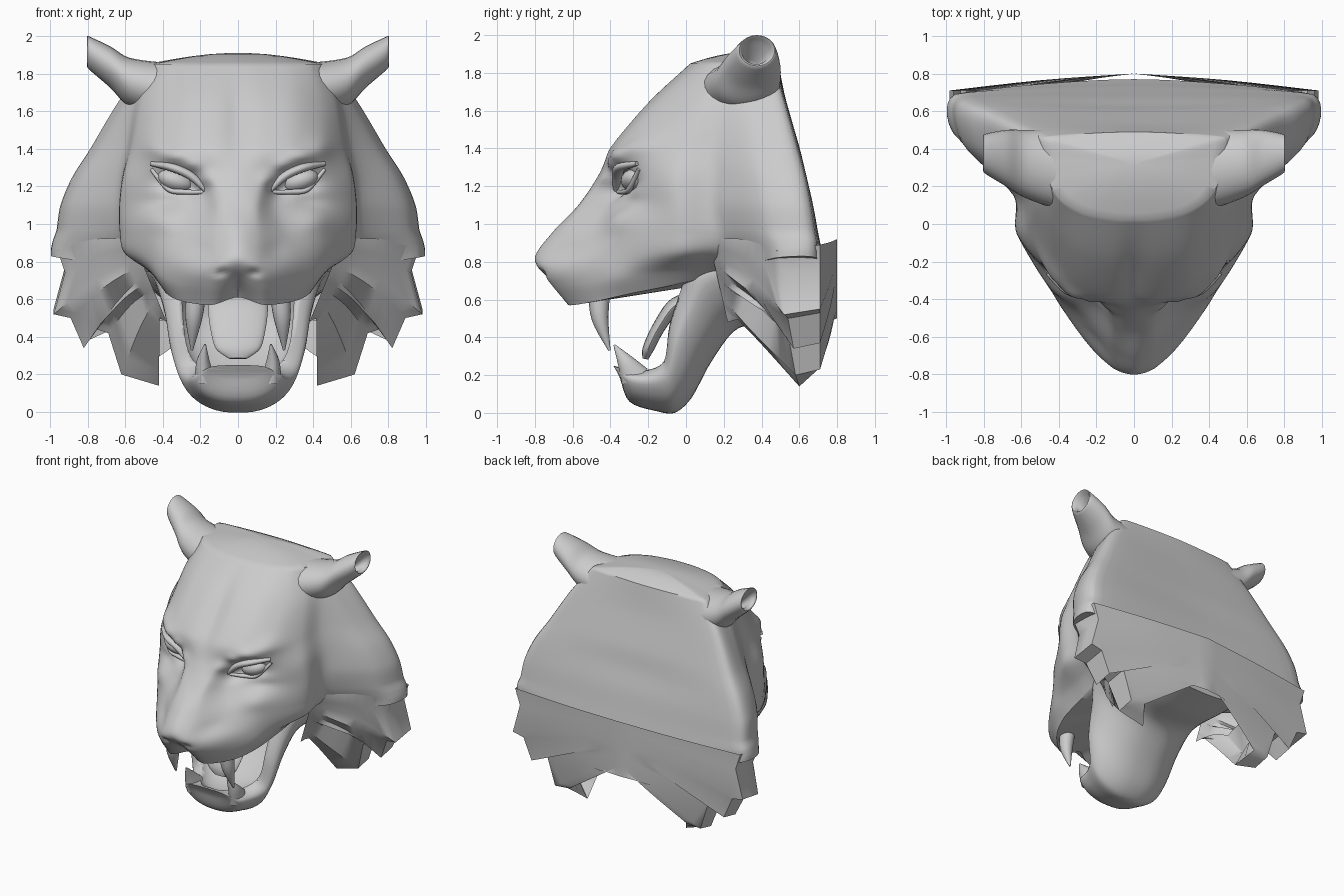
import bpy, bmesh, math
from mathutils import Vector, Matrix

if "Cube" in bpy.data.objects:
    bpy.data.objects.remove(bpy.data.objects["Cube"])


def spline(pts, n, closed=False):
    """Smooth curve through points of any dimension, with limited overshoot."""
    P = [Vector(p) for p in pts]
    N = len(P)
    tang = []
    for i in range(N):
        a = P[i] - P[i - 1 if closed or i else 0]
        b = P[(i + 1) % N if closed else min(i + 1, N - 1)] - P[i]
        t = (a + b) / 2
        lim = min(a.length, b.length)
        if lim > 0 and t.length > lim:
            t = t * (lim / t.length)
        tang.append(t)
    out = []
    for i in range(N if closed else N - 1):
        j = (i + 1) % N
        for k in range(n):
            s = k / n
            s2, s3 = s * s, s * s * s
            out.append(P[i] * (2 * s3 - 3 * s2 + 1) + tang[i] * (s3 - 2 * s2 + s)
                       + P[j] * (3 * s2 - 2 * s3) + tang[j] * (s3 - s2))
    if not closed:
        out.append(P[-1])
    return out


def finish(name, bm, mirror=False):
    bmesh.ops.recalc_face_normals(bm, faces=bm.faces[:])
    me = bpy.data.meshes.new(name)
    bm.to_mesh(me)
    bm.free()
    me.shade_smooth()
    me.set_sharp_from_angle(angle=math.radians(45))
    ob = bpy.data.objects.new(name, me)
    bpy.context.collection.objects.link(ob)
    if mirror:
        ob.modifiers.new("Mirror", 'MIRROR')
    return ob


def skin(name, rings, closed=True, mirror=False):
    """Quad surface over rows of points; closed rows are capped."""
    bm = bmesh.new()
    V = [[bm.verts.new(p) for p in r] for r in rings]
    n = len(V[0])
    for r, q in zip(V, V[1:]):
        for i in range(n if closed else n - 1):
            j = (i + 1) % n
            bm.faces.new((r[i], r[j], q[j], q[i]))
    if closed:
        for r in (V[0], V[-1]):
            c = bm.verts.new(sum((v.co for v in r), Vector()) / n)
            for i in range(n):
                bm.faces.new((r[i], r[(i + 1) % n], c))
    return finish(name, bm, mirror)


def tube(name, path, ref, axis=None, mirror=True, seg=16):
    """Elliptical tube; path entries are x, y, z, radius along ref, other radius."""
    P = spline(path, 5)
    rings = []
    for i, p in enumerate(P):
        c = Vector(p[:3])
        a = Vector(P[max(i - 1, 0)][:3])
        b = Vector(P[min(i + 1, len(P) - 1)][:3])
        t = Vector(axis) if axis else (b - a).normalized()
        u = Vector(ref)
        u = (u - t * u.dot(t)).normalized()
        v = t.cross(u)
        rings.append([c + u * (p[3] * math.cos(k * math.tau / seg))
                      + v * (p[4] * math.sin(k * math.tau / seg)) for k in range(seg)])
    return skin(name, rings, mirror=mirror)


def y_loft(name, sections, power=0.8, taper=0.28, seg=40):
    """Loft of upright rings: bottom y, bottom z, top y, top z, half width."""
    rings = []
    for yb, zb, yt, zt, w in spline(sections, 5):
        ring = []
        for k in range(seg):
            a = k * math.tau / seg
            c, s = [math.copysign(abs(f) ** power, f) for f in (math.cos(a), math.sin(a))]
            h = (s + 1) / 2
            ring.append(Vector((w * (1 + taper * s) * c, yb + (yt - yb) * h, zb + (zt - zb) * h)))
        rings.append(ring)
    return skin(name, rings)


# Head: level slices: z, front y, five face points (x, y), mane x, rim front y, rim back y, back y
SLICES = [
    (.58, -.60, .14, -.62, .30, -.48, .38, -.30, .41, -.05, .45, .20, .95, .47, .69, .77),
    (.68, -.71, .14, -.69, .32, -.51, .43, -.34, .48, -.05, .53, .20, .95, .47, .69, .75),
    (.80, -.80, .11, -.76, .30, -.55, .45, -.34, .60, -.04, .61, .20, .94, .46, .69, .73),
    (.95, -.71, .11, -.66, .25, -.50, .45, -.33, .62, -.05, .64, .18, .92, .44, .68, .70),
    (1.10, -.57, .10, -.55, .20, -.42, .42, -.30, .62, -.06, .64, .15, .90, .42, .66, .67),
    (1.25, -.47, .12, -.44, .22, -.37, .42, -.29, .60, -.07, .63, .15, .84, .40, .63, .63),
    (1.40, -.40, .15, -.40, .30, -.36, .45, -.24, .56, -.03, .60, .15, .75, .38, .59, .60),
    (1.65, -.19, .15, -.19, .30, -.15, .43, -.04, .51, .08, .55, .20, .61, .35, .52, .53),
    (1.85, .02, .13, .03, .27, .06, .38, .12, .44, .20, .46, .27, .47, .35, .46, .49),
]
LIFT = (.03, -.01, .01, .05, .10, .16, .24, .24, 0)
loops = []
for s in SLICES:
    xy = [(0, s[1])] + [(s[i], s[i + 1]) for i in (2, 4, 6, 8, 10)] + [(s[12], s[13]), (s[12], s[14]), (0, s[15])]
    fade = max(0, 1 - (s[0] - .58) / .4)
    half = [(x, y, s[0] + d * fade) for (x, y), d in zip(xy, LIFT)]
    loops.append(spline(half + [(-x, y, z) for x, y, z in half[-2:0:-1]], 7, True))
columns = [spline(col, 8) for col in zip(*loops)]
rings = [list(r) for r in zip(*columns)]

# Sculpted face features: x, z, x radius, z radius, y push
FEATURES = [
    (.33, 1.22, .11, .06, .075), (.22, 1.17, .05, .04, .05), (.38, 1.12, .09, .04, .03),
    (.17, 1.24, .06, .04, -.03), (.25, 1.31, .06, .04, -.035), (.34, 1.36, .07, .04, -.04),
    (.44, 1.41, .07, .05, -.03), (.42, 1.02, .10, .06, -.03),
    (.22, .72, .12, .09, -.025), (.09, .74, .035, .022, .025), (0, .65, .03, .06, .03),
    (0, 1.55, .06, .2, .02), (.2, .86, .06, .05, .02),
]
for r in rings:
    for p in r:
        if p.y < .1:
            p.y += sum(d * math.exp(-((abs(p.x) - cx) / rx) ** 2 - ((p.z - cz) / rz) ** 2)
                       for cx, cz, rx, rz, d in FEATURES)
palate, crown = Vector((0, .1, .68)), Vector((0, .32, 1.85))
bottom = [[p.lerp(palate, k) for p in rings[0]] for k in (.9, .5, .1)]
top = []
for k in (.12, .3, .5, .7, .9):
    top.append([p.lerp(crown, k) + Vector((0, 0, .06 * math.sin(k * math.pi / 2))) for p in rings[-1]])
skin("head", bottom + rings + top)

# Lower jaw and throat, hollowed by the mouth cavity
jaw = y_loft("lower_jaw", [
    (-.35, .19, -.385, .25, .15), (-.30, .06, -.31, .235, .22), (-.16, .01, -.20, .24, .255),
    (-.06, .0, -.12, .30, .295), (.03, .08, -.10, .50, .34), (.14, .28, -.04, .68, .37),
    (.28, .45, .05, .85, .42), (.50, .47, .40, .92, .47), (.75, .50, .64, .90, .50)])
cavity = y_loft("mouth_cutter", [
    (-.34, .22, -.34, .8, .13), (-.22, .17, -.25, .8, .22), (-.05, .20, -.05, .8, .30),
    (.12, .33, .12, .75, .30), (.22, .45, .22, .65, .20)], power=.7, taper=0)
cavity.hide_render = True
cavity.hide_viewport = True
cut = jaw.modifiers.new("Mouth", 'BOOLEAN')
cut.operation, cut.solver, cut.object = 'DIFFERENCE', 'EXACT', cavity

# Lower ruff with jagged fur tips, closed behind by the back sheet
EDGE = [(.96, .48, .86), (.92, .50, .74), (.98, .52, .52), (.89, .54, .50), (.82, .57, .34),
        (.75, .56, .44), (.69, .54, .42), (.62, .58, .20), (.42, .60, .14), (.54, .56, .28), (.48, .45, .47)]
RIDGE = (0, -.04, .03, -.05, .03, -.05, .04, -.04, -.02, .03, 0)
BACK_END = [(.50, .71, .24), (.48, .72, .40), (.42, .74, .49)]
cols = []
for i, (e, d) in enumerate(zip(EDGE, RIDGE)):
    e = Vector(e)
    root = Vector((.56, .12, .92)).lerp(Vector((.38, .22, .48)), i / 10)
    back = Vector(BACK_END[i - 8]) if i > 7 else Vector((e.x, .71, e.z + .03))
    spine = Vector((0, .80, .92 - .042 * i))
    front = spline([root, root.lerp(e, .5) + Vector((0, d, .03)), e], 5)
    rear = spline([back, back.lerp(spine, .5) + Vector((0, .01, 0)), spine], 4)
    cols.append(front + [e.lerp(back, .5)] + rear)
skin("lower_ruff", cols, closed=False, mirror=True)

# Ears, broad at the root and hollow at the outer end
tube("ear", [(.15, .27, 1.71, .21, .15), (.40, .29, 1.715, .21, .145), (.58, .32, 1.755, .18, .13),
             (.68, .35, 1.835, .15, .11), (.80, .375, 1.915, .10, .085), (.77, .37, 1.905, .07, .06),
             (.68, .34, 1.82, .03, .03)], (0, 1, 0), axis=(1, 0, 0), seg=24)

# Eyes and lids
bm = bmesh.new()
place = (Matrix.Translation((.33, -.265, 1.23)) @ Matrix.Rotation(math.radians(-18), 4, 'Y')
         @ Matrix.Diagonal((.10, .08, .06, 1)))
bmesh.ops.create_uvsphere(bm, u_segments=24, v_segments=16, radius=1, matrix=place)
finish("eye", bm, True)
tube("upper_lid", [(.17, -.37, 1.18, .015, .015), (.25, -.365, 1.255, .028, .022),
                   (.35, -.345, 1.30, .032, .022), (.46, -.26, 1.32, .012, .012)], (0, 1, 0))
tube("lower_lid", [(.18, -.36, 1.17, .01, .01), (.28, -.325, 1.17, .016, .014),
                   (.37, -.30, 1.185, .016, .014), (.46, -.25, 1.29, .01, .01)], (0, 1, 0))

# Teeth and tongue
tube("upper_canine", [(.22, -.46, .66, .055, .06), (.235, -.455, .50, .045, .045),
                      (.245, -.405, .33, .006, .006)], (1, 0, 0))
tube("lower_canine", [(.18, -.27, .19, .05, .08), (.185, -.32, .27, .035, .045),
                      (.175, -.38, .36, .005, .005)], (1, 0, 0))
tube("tongue", [(0, .08, .60, .15, .04), (0, -.05, .575, .16, .04), (0, -.14, .46, .15, .035),
                (0, -.20, .34, .12, .03), (0, -.215, .285, .05, .015)], (1, 0, 0), mirror=False, seg=24)
